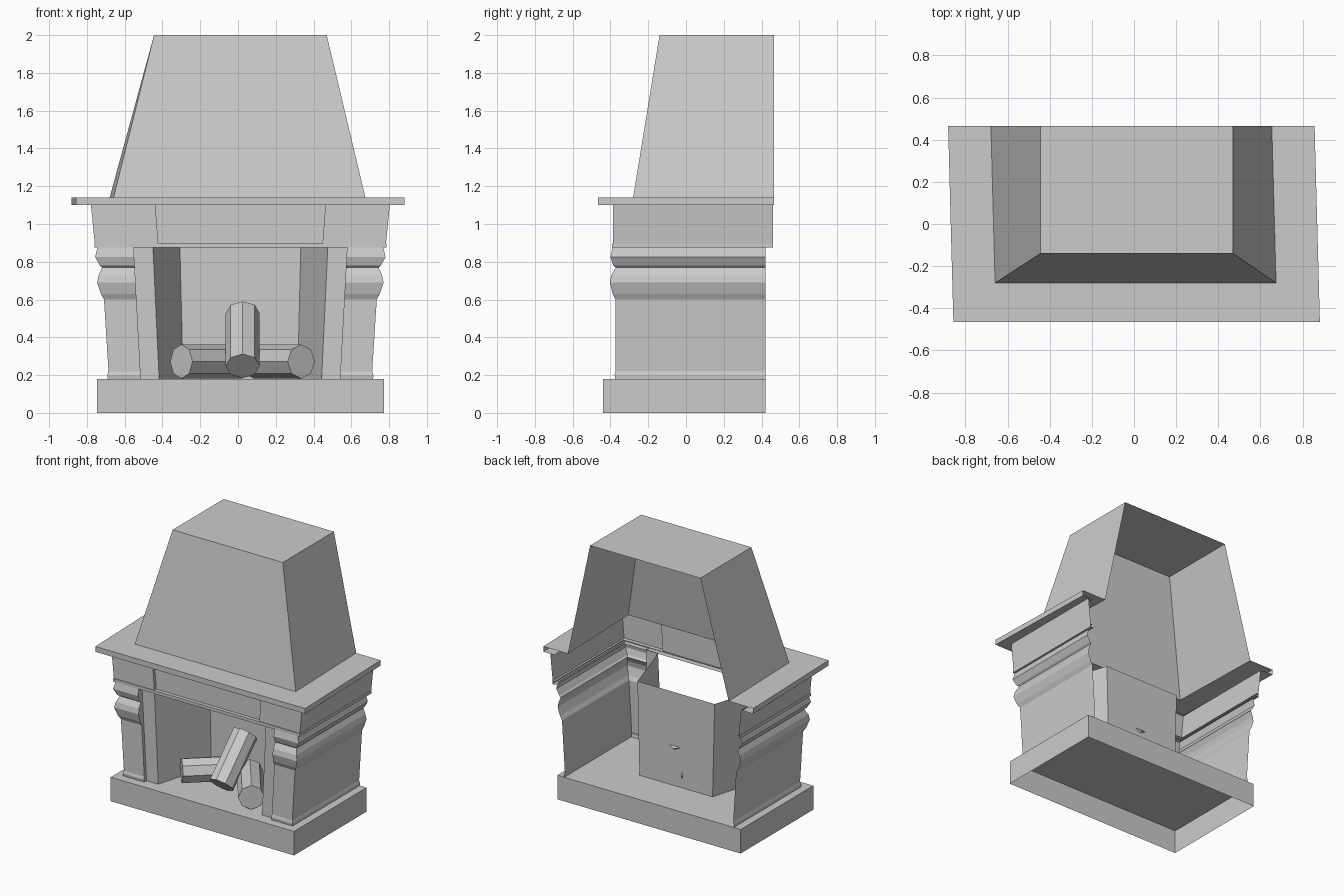
import bpy, bmesh, math
from mathutils import Vector

if "Cube" in bpy.data.objects:
    bpy.data.objects.remove(bpy.data.objects["Cube"])

CX = 0.0125   # centre line of the symmetric parts


def finish(name, bm):
    bmesh.ops.recalc_face_normals(bm, faces=bm.faces)
    me = bpy.data.meshes.new(name)
    bm.to_mesh(me)
    bm.free()
    ob = bpy.data.objects.new(name, me)
    bpy.context.collection.objects.link(ob)
    return ob


def shell(name, rows, cap=False, halves=False):
    """Loft rows of (z, shear, [(half_width, y), ...]), mirrored left to right.
    With halves=True the two sides stay unconnected across the middle."""
    bm = bmesh.new()
    loops = []
    for z, shear, pts in rows:
        def px(h, y, s):
            return (s * h + CX - shear * (y + 0.465), y, z)
        left = [bm.verts.new(px(h, y, -1)) for h, y in pts]
        right = [bm.verts.new(px(h, y, 1)) for h, y in reversed(pts)]
        loops.append(left + right)
    mid = len(rows[0][2]) - 1
    for a, b in zip(loops, loops[1:]):
        for i in range(len(a) - 1):
            if not (halves and i == mid):
                bm.faces.new((a[i], a[i + 1], b[i + 1], b[i]))
    if cap:
        bm.faces.new(loops[-1])
    return finish(name, bm)


def log(name, start, end, r=0.09):
    a, b = Vector(start), Vector(end)
    bpy.ops.mesh.primitive_cylinder_add(vertices=8, radius=r, depth=(b - a).length,
                                        location=(a + b) / 2)
    ob = bpy.context.object
    ob.name = name
    ob.rotation_euler = (b - a).to_track_quat('Z', 'Y').to_euler()


# Hearth base: box with an open underside
bm = bmesh.new()
bmesh.ops.create_cube(bm, size=1)
for v in bm.verts:
    v.co = (v.co.x * 1.52 + CX, v.co.y * 0.86 - 0.01, v.co.z * 0.18 + 0.09)
bmesh.ops.delete(bm, geom=[f for f in bm.faces if f.normal.z < -0.9], context='FACES_ONLY')
finish("hearth_base", bm)

# Moulded pillars with side walls and recessed jambs
profile = [(0.18, 0.703, -0.375), (0.20, 0.704, -0.378), (0.22, 0.698, -0.372),
           (0.60, 0.722, -0.373), (0.63, 0.738, -0.388), (0.69, 0.758, -0.403),
           (0.73, 0.750, -0.395), (0.77, 0.732, -0.372), (0.78, 0.744, -0.385),
           (0.825, 0.769, -0.400), (0.88, 0.755, -0.388)]
rows = []
for z, h, yf in profile:
    t = (z - 0.18) / 0.70
    inner, opening = 0.527 + 0.038 * t, 0.43 + 0.033 * t
    rows.append((z, 0, [(h, 0.42), (h, yf), (inner, yf), (inner, -0.348), (opening, -0.348)]))
shell("pillars", rows, halves=True)

# Firebox: splayed sides and back
shell("firebox", [(0.18, 0, [(0.43, -0.348), (0.303, 0.10)]),
                  (0.88, 0, [(0.463, -0.348), (0.320, 0.10)])])

# Thin lip under the frieze
shell("lip", [(z, 0, [(h, 0.46), (h, y)]) for z, h, y in
              [(0.875, 0.745, -0.35), (0.875, 0.773, -0.392),
               (0.898, 0.773, -0.392), (0.898, 0.755, -0.355)]])

# Frieze with recessed centre panel
shell("frieze", [(z, 0, [(h, 0.46), (h, -0.387), (c, -0.387), (c, -0.365)])
                 for z, h, c in [(0.898, 0.771, 0.435), (1.10, 0.791, 0.45)]])

# Mantel shelf, slightly skewed in plan
K = 0.027
shell("mantel_shelf", [(z, K, [(h, 0.465), (h, y)]) for z, h, y in
                       [(1.14, 0.667, -0.28), (1.14, 0.870, -0.465),
                        (1.10, 0.870, -0.465), (1.10, 0.780, -0.365)]])

# Chimney hood, open at the back
shell("chimney_hood", [(1.14, K, [(0.667, 0.465), (0.667, -0.28)]),
                       (2.0, 0, [(0.457, 0.465), (0.457, -0.14)])], cap=True)

# Logs
log("left_log", (-0.30, -0.24, 0.272), (0.02, 0.04, 0.272))
log("right_log", (0.335, -0.32, 0.272), (0.085, 0.02, 0.272))
log("leaning_log", (0.025, -0.23, 0.248), (0.025, 0.05, 0.527))
